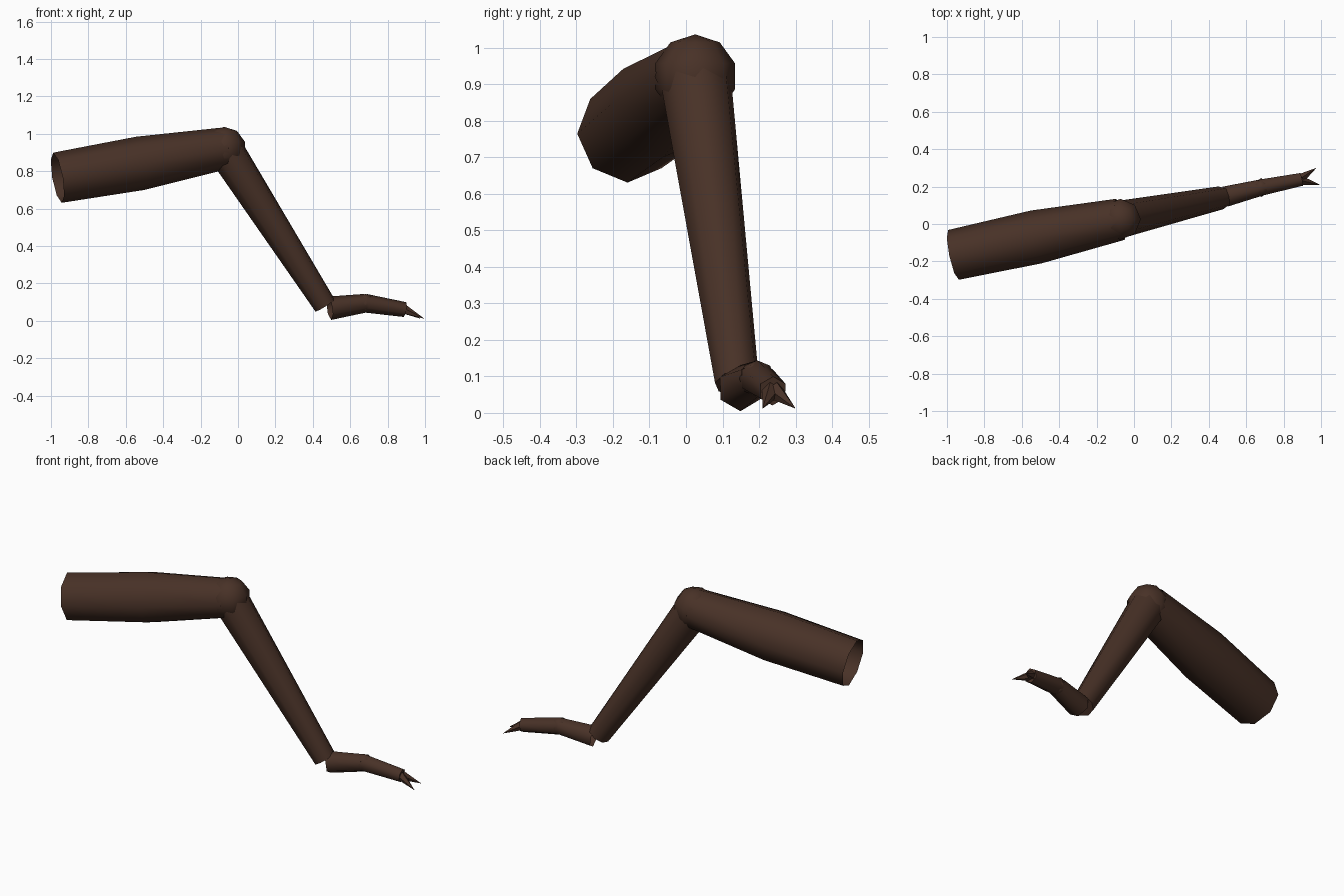
import bpy, bmesh, math
from mathutils import Vector

if "Cube" in bpy.data.objects:
    bpy.data.objects.remove(bpy.data.objects["Cube"], do_unlink=True)

# One dark brown for the whole limb
brown = bpy.data.materials.new("dark brown")
color = (0.065, 0.031, 0.02, 1)
brown.diffuse_color = color
brown.use_nodes = True
brown.node_tree.nodes["Principled BSDF"].inputs["Base Color"].default_value = color


def finish(name, bm):
    bmesh.ops.recalc_face_normals(bm, faces=bm.faces)
    mesh = bpy.data.meshes.new(name)
    bm.to_mesh(mesh)
    bm.free()
    mesh.materials.append(brown)
    obj = bpy.data.objects.new(name, mesh)
    bpy.context.collection.objects.link(obj)
    bpy.ops.object.select_all(action='DESELECT')
    obj.select_set(True)
    bpy.context.view_layer.objects.active = obj
    bpy.ops.object.shade_smooth_by_angle(angle=math.radians(62))


def tube(name, stations, sides, cap_end=True):
    """Tapered tube through (centre, radius) stations."""
    bm = bmesh.new()
    axis = (Vector(stations[-1][0]) - Vector(stations[0][0])).normalized()
    side = axis.cross(Vector((0, 0, 1))).normalized()
    up = side.cross(axis)
    rings = []
    for centre, radius in stations:
        rings.append([bm.verts.new(Vector(centre) + radius * (
            math.cos(math.tau * i / sides) * up + math.sin(math.tau * i / sides) * side))
            for i in range(sides)])
    for a, b in zip(rings, rings[1:]):
        for i in range(sides):
            j = (i + 1) % sides
            bm.faces.new((a[i], a[j], b[j], b[i]))
    if cap_end:
        bm.faces.new(rings[-1])
    finish(name, bm)


def ball(name, centre, radius, segments, rings):
    bm = bmesh.new()
    bmesh.ops.create_uvsphere(bm, u_segments=segments, v_segments=rings, radius=radius)
    bmesh.ops.translate(bm, verts=bm.verts, vec=centre)
    finish(name, bm)


def claw(name, base, tip, radius):
    tube(name, [(base, radius), (Vector(base).lerp(Vector(tip), 0.98), radius * 0.03)], 5)


knee = (-0.073, 0.025, 0.922)
toe_joint = (0.68, 0.195, 0.094)

# Upper leg, open where it meets the body
tube("upper_leg", [((-0.965, -0.165, 0.765), 0.136),
                   ((-0.522, -0.069, 0.842), 0.144),
                   (knee, 0.112)], 8, cap_end=False)
ball("knee_joint", knee, 0.115, 8, 5)

# Lower leg
tube("lower_leg", [(knee, 0.1), ((0.465, 0.14, 0.083), 0.062)], 8)

# Foot in two segments
tube("foot_rear", [((0.49, 0.147, 0.067), 0.063), (toe_joint, 0.05)], 6)
ball("foot_joint", toe_joint, 0.05, 6, 4)
tube("foot_front", [(toe_joint, 0.05), ((0.893, 0.238, 0.06), 0.04)], 6)

# Pair of claws
claw("left_claw", (0.89, 0.243, 0.06), (0.975, 0.3, 0.012), 0.026)
claw("right_claw", (0.89, 0.233, 0.06), (0.995, 0.21, 0.012), 0.026)
